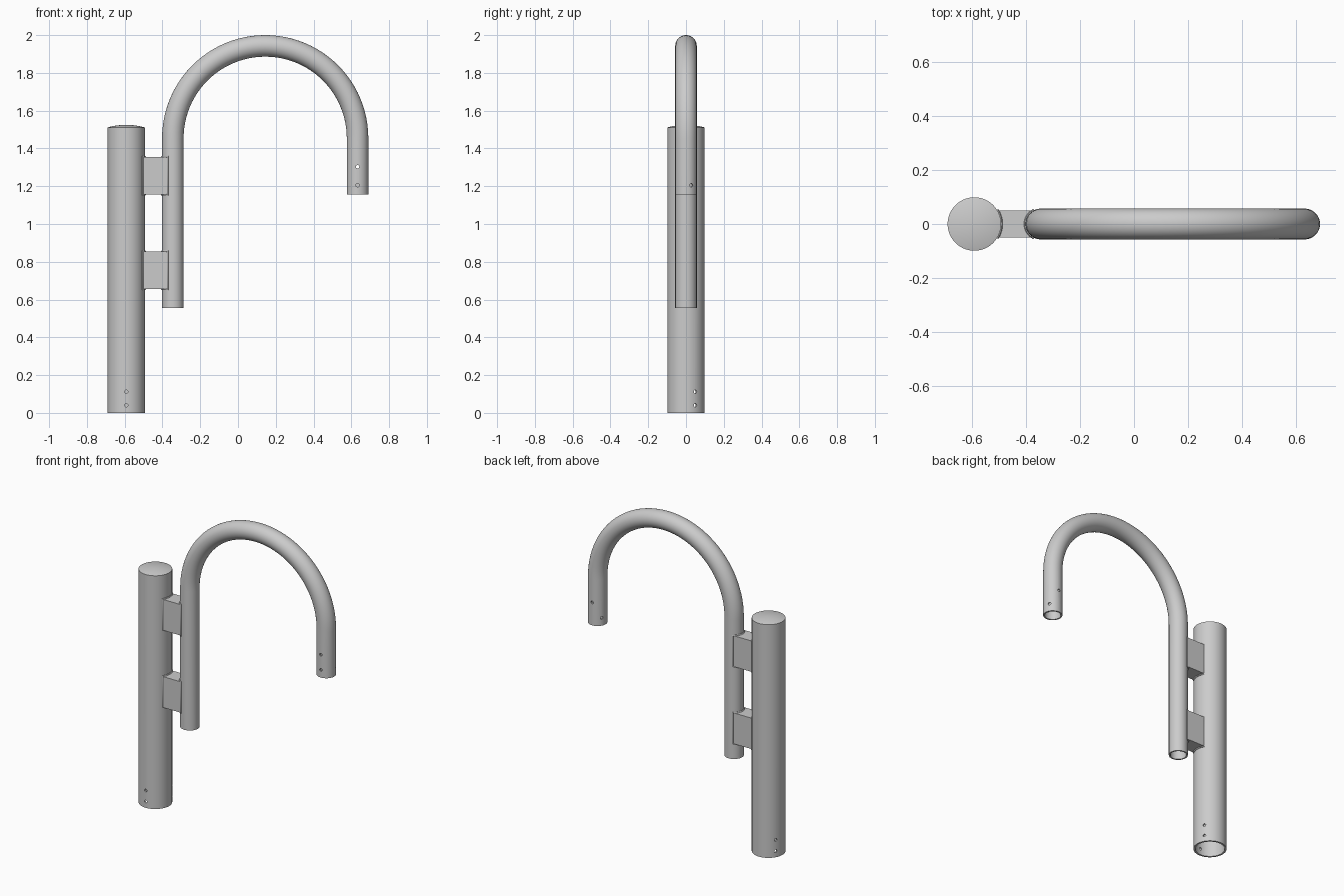
import bpy, bmesh
from math import sin, cos, pi, radians, sqrt
from mathutils import Vector, Matrix

if "Cube" in bpy.data.objects:
    bpy.data.objects.remove(bpy.data.objects["Cube"])

POST_X, POST_R = -0.592, 0.099
PIPE_L, PIPE_R_X, PIPE_R = -0.345, 0.633, 0.057
ARC_R = (PIPE_R_X - PIPE_L) / 2
ARC_X, ARC_Z = (PIPE_L + PIPE_R_X) / 2, 2 - PIPE_R - ARC_R
HALF_Y = 0.05


def make_object(name, bm):
    bmesh.ops.recalc_face_normals(bm, faces=bm.faces)
    mesh = bpy.data.meshes.new(name)
    bm.to_mesh(mesh)
    bm.free()
    ob = bpy.data.objects.new(name, mesh)
    bpy.context.collection.objects.link(ob)
    return ob


def smooth(ob, angle=30):
    bpy.ops.object.select_all(action='DESELECT')
    ob.select_set(True)
    bpy.context.view_layer.objects.active = ob
    bpy.ops.object.shade_smooth_by_angle(angle=radians(angle))


def ring(centre, normal, r, n):
    y = Vector((0, 1, 0))
    return [centre + r * (cos(2 * pi * i / n) * normal + sin(2 * pi * i / n) * y)
            for i in range(n)]


def skin(name, rings, cyclic=False):
    """Bridge rings in order; close as a loop or cap both ends."""
    bm = bmesh.new()
    loops = [[bm.verts.new(p) for p in r] for r in rings]
    n = len(loops[0])
    for a, b in zip(loops, loops[1:] + (loops[:1] if cyclic else [])):
        for i in range(n):
            j = (i + 1) % n
            bm.faces.new((a[i], a[j], b[j], b[i]))
    if not cyclic:
        bm.faces.new(loops[0])
        bm.faces.new(loops[-1])
    return make_object(name, bm)


def drill(ob, x, r, holes, hole_r=0.009):
    """Cut radial screw holes, given as (z, angle in degrees), in one wall."""
    bm = bmesh.new()
    for z, deg in holes:
        a = radians(deg)
        d = Vector((cos(a), sin(a), 0))
        m = Matrix.Translation(Vector((x, 0, z)) + d * r) @ d.to_track_quat('Z', 'Y').to_matrix().to_4x4()
        bmesh.ops.create_cone(bm, cap_ends=True, segments=16, radius1=hole_r,
                              radius2=hole_r, depth=r * 0.8, matrix=m)
    cutter = make_object("hole_cutter", bm)
    cutter.hide_render = True
    mod = ob.modifiers.new("holes", 'BOOLEAN')
    mod.operation, mod.solver, mod.object = 'DIFFERENCE', 'EXACT', cutter
    bpy.ops.object.select_all(action='DESELECT')
    bpy.context.view_layer.objects.active = ob
    ob.select_set(True)
    bpy.ops.object.modifier_apply(modifier=mod.name)
    bpy.data.objects.remove(cutter)


# Hollow post with a shallow domed cap
profile = [(0.004, 1.502), (0.088, 1.502), (0.088, 0), (POST_R, 0), (POST_R, 1.511), (0.092, 1.513)]
profile += [(0.092 * cos(t), 1.513 + 0.012 * (1 - cos(t) ** 2))
            for t in [pi / 2 * k / 8 for k in range(1, 8)]] + [(0.004, 1.525)]
post = skin("post", [ring(Vector((POST_X, 0, z)), Vector((1, 0, 0)), r, 64) for r, z in profile])
drill(post, POST_X, POST_R, [(z, a) for z in (0.04, 0.112) for a in (-90, 30, 150)])
smooth(post)

# Hollow hooked pipe: straight leg, half circle, short drop
path = [(Vector((PIPE_L, 0, 0.555)), Vector((-1, 0, 0)))]
for k in range(49):
    t = pi - pi * k / 48
    n = Vector((cos(t), 0, sin(t)))
    path.append((Vector((ARC_X, 0, ARC_Z)) + ARC_R * n, n))
path.append((Vector((PIPE_R_X, 0, 1.155)), Vector((1, 0, 0))))
outer = [ring(c, n, PIPE_R, 48) for c, n in path]
inner = [ring(c, n, PIPE_R - 0.009, 48) for c, n in reversed(path)]
pipe = skin("hooked_pipe", outer + inner, cyclic=True)
drill(pipe, PIPE_R_X, PIPE_R, [(1.205, -90), (1.205, 30), (1.205, 150), (1.303, -90), (1.303, 90)])
smooth(pipe)


# Saddle lines where the brackets meet the two round tubes
def saddle(x, r, side, steps=12):
    ys = [-HALF_Y + 2 * HALF_Y * k / steps for k in range(steps + 1)]
    return [(x + side * sqrt(r * r - y * y), y) for y in ys]


post_edge = saddle(POST_X, POST_R, 1)
pipe_edge = saddle(PIPE_L, PIPE_R, -1)


def weld(name, edge, z0, z1):
    """Bead running round the joint of a bracket and a tube."""
    cu = bpy.data.curves.new(name, 'CURVE')
    cu.dimensions = '3D'
    cu.bevel_depth, cu.bevel_resolution = 0.006, 1
    sp = cu.splines.new('POLY')
    pts = [(x, y, z0) for x, y in edge] + [(x, y, z1) for x, y in reversed(edge)]
    sp.points.add(len(pts) - 1)
    for p, co in zip(sp.points, pts):
        p.co = (*co, 1)
    sp.use_cyclic_u = True
    ob = bpy.data.objects.new(name, cu)
    bpy.context.collection.objects.link(ob)
    bpy.ops.object.select_all(action='DESELECT')
    ob.select_set(True)
    bpy.context.view_layer.objects.active = ob
    bpy.ops.object.convert(target='MESH')
    smooth(bpy.context.view_layer.objects.active, 50)


# Two brackets with welded joints
for label, z0 in (("lower", 0.655), ("upper", 1.155)):
    z1 = z0 + 0.2
    outline = post_edge + pipe_edge[::-1]
    bracket = skin(label + "_bracket", [[Vector((x, y, z)) for x, y in outline] for z in (z0, z1)])
    smooth(bracket)
    weld(label + "_post_weld", post_edge, z0, z1)
    weld(label + "_pipe_weld", pipe_edge, z0, z1)
